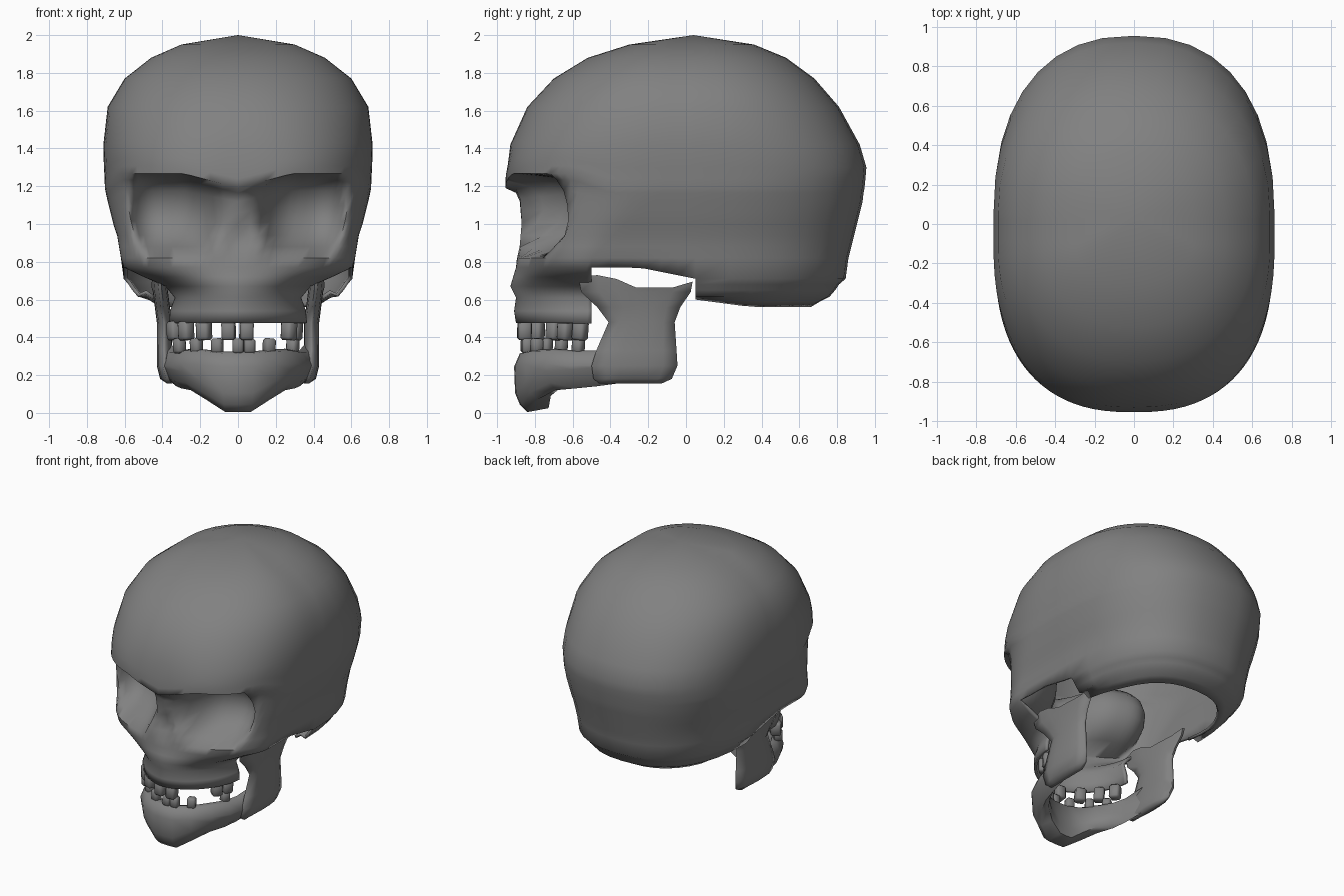
import bpy, bmesh, math
from mathutils import Vector

cube = bpy.data.objects.get("Cube")
if cube:
    bpy.data.objects.remove(cube)

bone = bpy.data.materials.new("bone_grey")
bone.use_nodes = True
GREY = (0.22, 0.22, 0.22, 1)
bone.diffuse_color = GREY
bone.node_tree.nodes["Principled BSDF"].inputs["Base Color"].default_value = GREY


def finish(bm, name, angle=72):
    """Turn a bmesh into a smooth-shaded grey object."""
    bmesh.ops.recalc_face_normals(bm, faces=bm.faces)
    mesh = bpy.data.meshes.new(name)
    bm.to_mesh(mesh)
    bm.free()
    mesh.materials.append(bone)
    obj = bpy.data.objects.new(name, mesh)
    bpy.context.collection.objects.link(obj)
    bpy.ops.object.select_all(action="DESELECT")
    obj.select_set(True)
    bpy.context.view_layer.objects.active = obj
    bpy.ops.object.shade_smooth_by_angle(angle=math.radians(angle))
    return obj


def bridge(bm, loops):
    """Skin a stack of closed loops of vertices."""
    for a, b in zip(loops, loops[1:]):
        for i in range(len(a)):
            j = (i + 1) % len(a)
            bm.faces.new((a[i], a[j], b[j], b[i]))


def clamp(v):
    return max(0.0, min(1.0, v))


def arc(width, centre, end, count, power):
    """Half superellipse running from +x over y = end to -x."""
    pts = []
    for i in range(count + 1):
        t = math.pi * i / count
        c, s = math.cos(t), max(0.0, math.sin(t))
        x = math.copysign(abs(c) ** (2 / power), c) * width
        pts.append((x, centre + (end - centre) * s ** (2 / power)))
    return pts


# Front rows: height, front y, half width
FRONT = [
    (1.95, -.30, .30), (1.88, -.52, .46), (1.77, -.7, .6), (1.62, -.84, .69),
    (1.42, -.93, .713), (1.3, -.945, .71), (1.24, -.955, .706), (1.19, -.955, .705),
    (1.165, -.9, .7), (1.12, -.88, .69), (1.06, -.875, .675), (1, -.875, .66),
    (.94, -.88, .64), (.88, -.885, .63), (.82, -.895, .62), (.77, -.9, .605),
    (.72, -.915, .5), (.67, -.93, .385), (.61, -.9, .335), (.54, -.91, .36), (.475, -.9, .365)]
# Back rows: back y, then height, back y, half width near the open underside
BACK_TOP = [.36, .53, .68, .81, .92, .955, .95, .945, .94, .935, .92, .905, .89, .875, .86, .845]
BACK_LOW = [(.68, .81, .58), (.65, .79, .56), (.615, .76, .53), (.59, .71, .49), (.56, .66, .45)]
N_FRONT, N_BACK, N_SIDE = 44, 18, 6
FULL = len(BACK_TOP)
BACK_CENTRE = .05


def carve(x, y, z):
    """Angled brow, hollow eye sockets and nose hollow."""
    fade = clamp((-.4 - y) / .2)
    if z < 1.18:
        u = (abs(x) - .335) / .24
        v = (z - 1.05) / (.22 if z > 1.05 else .23)
        y += fade * .3 * clamp(1 - abs(u) ** 2.6 - v * v) ** .8
        if y < -.7:
            y += .04 * clamp(1 - (x / .1) ** 2 - ((z - .93) / .1) ** 2)
    z += fade * min(abs(x) * .28, .08) * clamp(1 - abs(z - 1.2) / .25)
    return x, y, z


# Skull shell: stacked rings with a face in front and an open underside
bm = bmesh.new()
rings = []
for row, (z, yf, w) in enumerate(FRONT):
    zb, yb, wb = (z, BACK_TOP[row], w) if row < FULL else BACK_LOW[row - FULL]
    drop = clamp((1.24 - z) / .42)
    centre = -.1 - .4 * drop
    dome = .35 * clamp((z - 1.3) / .4)
    power = 2.5 - dome - .4 * drop - .3 * clamp((.95 - z) / .25)
    front = [carve(x, y, z) for x, y in arc(w, centre, yf, N_FRONT, power)]
    back = []
    for x, y in reversed(arc(wb, BACK_CENTRE, yb, N_BACK, 2.35 - .7 * dome)):
        lift = .04 * clamp(1 - (y - .05) / .3) if row >= FULL + 3 else 0
        back.append((x, y, zb + lift))
    ring = list(front)
    for a, b, tail in ((front[-1], back[0], back), (back[-1], front[0], [])):
        for i in range(1, N_SIDE):
            ring.append(tuple(Vector(a).lerp(Vector(b), i / N_SIDE)))
        ring += tail
    kept = range(len(ring))
    if row == FULL - 1:
        # Lower edge sinks from the cheek arch towards the back
        ring = [(x, y, z - .06 * clamp((y + .25) / .3)) for x, y, z in ring]
    elif row >= FULL:
        kept = [i for i in kept if i <= N_FRONT or
                N_FRONT + N_SIDE <= i <= N_FRONT + N_SIDE + N_BACK]
    rings.append({i: bm.verts.new(ring[i]) for i in kept})
count = 2 * N_SIDE + N_FRONT + N_BACK
for upper, lower in zip(rings, rings[1:]):
    for i in range(count):
        j = (i + 1) % count
        if i in lower and j in lower:
            bm.faces.new((upper[i], upper[j], lower[j], lower[i]))
apex = bm.verts.new((0, .04, 2))
for i in range(count):
    bm.faces.new((apex, rings[0][(i + 1) % count], rings[0][i]))
skull = finish(bm, "skull_shell")
wall = skull.modifiers.new("wall", "SOLIDIFY")
wall.thickness = .02
wall.offset = -1

# Jaw body: x, y, bottom, top, thickness along one half, mirrored into a U
HALF = [(0, -.91, .005, .325, .18), (.08, -.905, .005, .325, .18), (.2, -.85, .07, .335, .15),
        (.3, -.74, .12, .34, .12), (.365, -.61, .13, .33, .1), (.395, -.48, .14, .33, .08),
        (.42, -.33, .16, .36, .06)]
stations = [(-x, *rest) for x, *rest in reversed(HALF[1:])] + HALF
bm = bmesh.new()
loops = []
for x, y, low, high, thick in stations:
    out = Vector((x, y + .45, 0)).normalized() if y < -.5 else Vector((math.copysign(1, x), 0, 0))
    base = Vector((x, y, 0))
    section = [(-thick * .7, high - .02), (-.07, high), (-.03, high - .01), (0, high - .08),
               (-.005, low + .1), (-.03, low + .04), (-.07, low), (-thick, low + .02),
               (-thick, low + .1)]
    loops.append([bm.verts.new(base + out * o + Vector((0, 0, h))) for o, h in section])
bridge(bm, loops)
bm.faces.new(loops[0])
bm.faces.new(loops[-1])
finish(bm, "jaw_body")

# Jaw branches: height, front y, back y; the top dips between its two horns
BRANCH = [(.155, -.46, -.13), (.18, -.49, -.075), (.25, -.5, -.045), (.33, -.475, -.05),
          (.48, -.41, -.06), (.56, -.47, -.03), (.64, -.555, .025), (.695, -.57, .035)]
ACROSS = 6
for side, name in ((1, "left"), (-1, "right")):
    bm = bmesh.new()
    loops = []
    for n, (z, y0, y1) in enumerate(BRANCH):
        middle = .39 - .35 * max(0, .23 - z) + .13 * max(0, z - .48)
        loop = []
        for face in (1, -1):
            for k in range(ACROSS + 1):
                t = k / ACROSS
                bulge = .008 + .032 * math.sin(math.pi * t) ** .5 if n else .012
                horn = (.04 * clamp(1 - 3 * abs(t - .12)) - .03 * (.4 < t < .95)) if n == 7 else 0
                point = (side * (middle + face * bulge), y0 + (y1 - y0) * t, z + horn)
                loop.append(bm.verts.new(point))
            if face == -1:
                loop[ACROSS + 1:] = reversed(loop[ACROSS + 1:])
        loops.append(loop)
    bridge(bm, loops)
    for loop in (loops[0], loops[-1]):
        for k in range(ACROSS):
            bm.faces.new((loop[k], loop[k + 1], loop[-2 - k], loop[-1 - k]))
    finish(bm, "jaw_branch_" + name)

# Teeth: rounded blocks with gaps, turned to follow the dental arch
UPPER = [(-.335, -.6), (-.275, -.7), (-.18, -.79), (-.05, -.855), (.045, -.855), (.27, -.64), (.3, -.56)]
LOWER = [(-.31, -.66), (-.22, -.74), (-.11, -.82), (0, -.845), (.06, -.84), (.165, -.79), (.29, -.57)]
for name, spots, height, tall, wide in (("upper", UPPER, .435, .1, .072), ("lower", LOWER, .355, .08, .06)):
    for n, (x, y) in enumerate(spots):
        bm = bmesh.new()
        bmesh.ops.create_cube(bm, size=1)
        for v in bm.verts:
            v.co = Vector((v.co.x * wide, v.co.y * wide, v.co.z * tall))
        bmesh.ops.bevel(bm, geom=bm.edges[:], offset=.012, segments=1, affect="EDGES")
        tooth = finish(bm, f"{name}_tooth_{n + 1}")
        tooth.location = (x, y, height)
        tooth.rotation_euler = (0, .25 * x, math.atan2(x, -y - .4))
